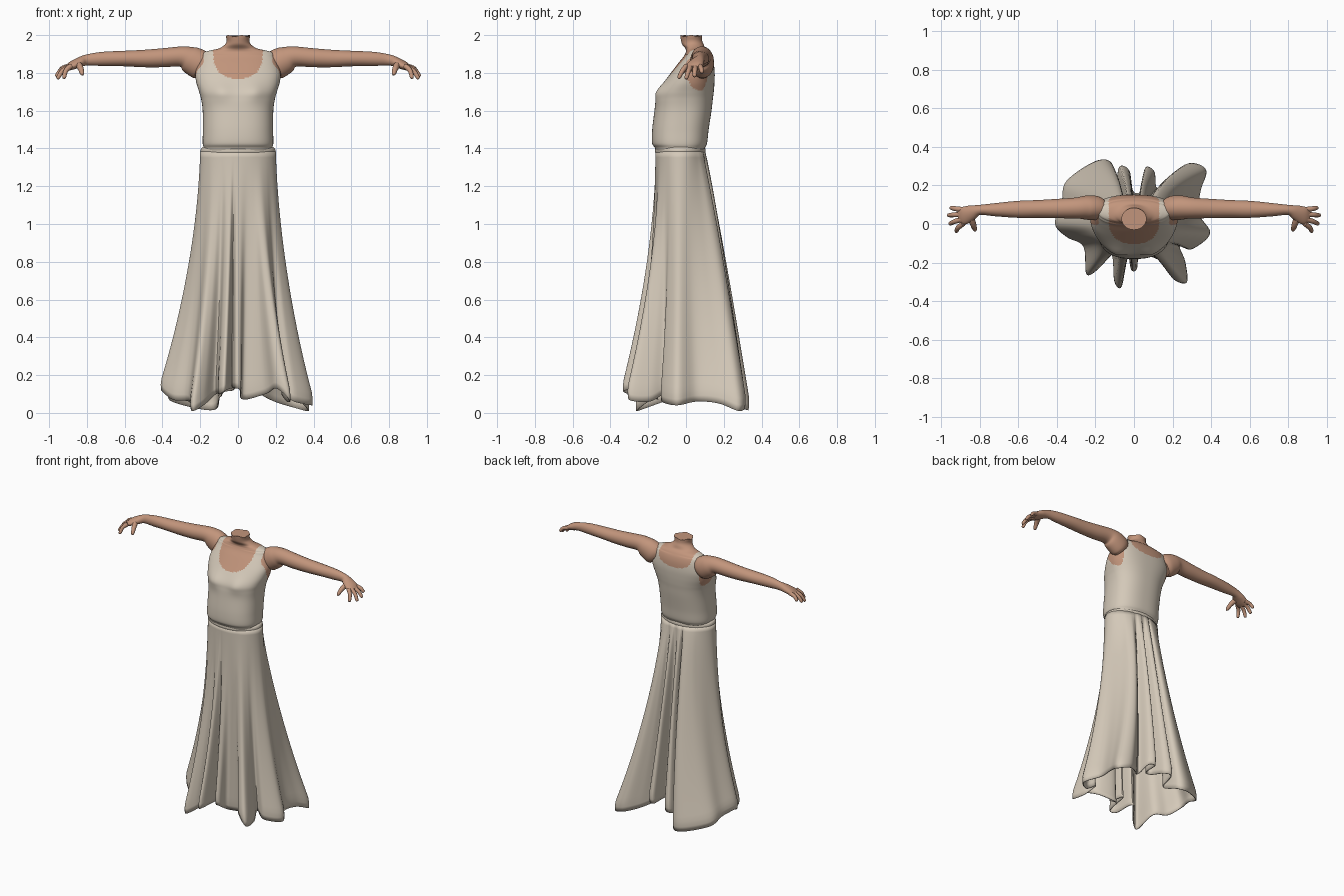
import bpy, bmesh, math
from mathutils import Vector

if "Cube" in bpy.data.objects:
    bpy.data.objects.remove(bpy.data.objects["Cube"], do_unlink=True)


def material(name, rgb):
    m = bpy.data.materials.new(name)
    m.use_nodes = True
    m.diffuse_color = (*rgb, 1)
    m.node_tree.nodes["Principled BSDF"].inputs["Base Color"].default_value = (*rgb, 1)
    return m


cloth = material("cream cloth", (0.66, 0.585, 0.485))
skin = material("warm skin", (0.54, 0.30, 0.20))


def spline(rows, steps, closed=False):
    """Smooth curve through rows of numbers."""
    n = len(rows)
    pick = (lambda i: rows[i % n]) if closed else (lambda i: rows[min(max(i, 0), n - 1)])
    out = []
    for i in range(n if closed else n - 1):
        for k in range(steps):
            t = k / steps
            out.append([0.5 * (2 * b + (c - a) * t + (2 * a - 5 * b + 4 * c - d) * t * t
                               + (3 * b - a - 3 * c + d) * t ** 3)
                        for a, b, c, d in zip(pick(i - 1), pick(i), pick(i + 1), pick(i + 2))])
    return out if closed else out + [list(rows[-1])]


def loft(name, rings, mats, caps=True, rule=None):
    """Skin a list of closed rings of points."""
    bm = bmesh.new()
    vs = [[bm.verts.new(p) for p in ring] for ring in rings]
    n = len(rings[0])
    for a, b in zip(vs, vs[1:]):
        for j in range(n):
            k = (j + 1) % n
            bm.faces.new((a[j], a[k], b[k], b[j]))
    if caps:
        bm.faces.new(vs[0])
        bm.faces.new(vs[-1])
    bmesh.ops.recalc_face_normals(bm, faces=bm.faces)
    if rule:
        for f in bm.faces:
            f.material_index = rule(f.calc_center_median())
    me = bpy.data.meshes.new(name)
    bm.to_mesh(me)
    bm.free()
    for m in mats:
        me.materials.append(m)
    ob = bpy.data.objects.new(name, me)
    bpy.context.collection.objects.link(ob)
    bpy.ops.object.select_all(action="DESELECT")
    ob.select_set(True)
    bpy.context.view_layer.objects.active = ob
    bpy.ops.object.shade_smooth_by_angle(angle=math.radians(50))
    return ob


def tube(name, rows, side, steps=5, n=20):
    """Limb through rows of x, y, z, half depth, half height."""
    path = spline(rows, steps)
    rings = []
    for i, (x, y, z, ry, rz) in enumerate(path):
        t = Vector(path[min(i + 1, len(path) - 1)][:3]) - Vector(path[max(i - 1, 0)][:3])
        u = t.cross(Vector((0, 0, 1))).normalized()
        v = u.cross(t).normalized()
        ring = []
        for j in range(n):
            a = math.tau * j / n
            p = Vector((x, y, z)) + u * ry * math.cos(a) + v * rz * math.sin(a)
            ring.append((p.x * side, p.y, p.z))
        rings.append(ring)
    return loft(name, rings, [skin])


# Torso and neck: height, half width, front y, back y
torso_rows = [
    (1.38, 0.178, -0.155, 0.09), (1.405, 0.182, -0.166, 0.102), (1.43, 0.187, -0.18, 0.112),
    (1.5, 0.186, -0.179, 0.12), (1.6, 0.187, -0.167, 0.135), (1.66, 0.195, -0.16, 0.142),
    (1.7, 0.206, -0.15, 0.147), (1.75, 0.221, -0.117, 0.151), (1.8, 0.226, -0.08, 0.152),
    (1.85, 0.21, -0.042, 0.147), (1.885, 0.195, -0.014, 0.137), (1.907, 0.184, -0.002, 0.124),
    (1.918, 0.15, 0.0, 0.115), (1.93, 0.1, -0.004, 0.102), (1.95, 0.069, -0.02, 0.094),
    (1.97, 0.06, -0.026, 0.086), (1.996, 0.065, -0.03, 0.084)]


def torso_ring(z, w, yf, yb, n=128):
    power = 0.82 if z < 1.9 else 1.0
    ring = []
    for j in range(n):
        a = math.tau * j / n
        c, s = math.cos(a), math.sin(a)
        x = w * math.copysign(abs(c) ** power, c)
        y = (yf + yb) / 2 + (yb - yf) / 2 * math.copysign(abs(s) ** power, s)
        if s < 0:  # soft bust
            y -= 0.014 * math.exp(-((abs(x) - 0.09) / 0.05) ** 2 - ((z - 1.7) / 0.05) ** 2)
        jag = 0.004 * math.cos(5 * a) if z > 1.99 else 0
        ring.append((x, y, z + jag))
    return ring


def bare(p):
    """1 for skin inside the neckline and armholes, 0 for cloth."""
    x, front = abs(p.x), p.y < 0.05
    if p.z > 1.925:
        return 1
    if x < 0.13:
        depth = 0.115 if front else 0.065
        return int(p.z > 1.885 - depth * (1 - (x / 0.13) ** 2.5) ** 0.5)
    hole = ((p.y - 0.08) / 0.085) ** 2 + ((p.z - 1.83) / 0.125) ** 2 < 1
    return int(hole and x > 0.182)


loft("bodice_and_neck", [torso_ring(*r) for r in spline(torso_rows, 8)],
     [cloth, skin], rule=bare)

# Waistband: half width, half depth, height
band = [(0.18, 0.12, 1.372), (0.196, 0.131, 1.376), (0.198, 0.134, 1.388),
        (0.194, 0.131, 1.402), (0.18, 0.12, 1.41)]
loft("waistband", [[(w * math.cos(math.tau * j / 64), -0.03 + d * math.sin(math.tau * j / 64), z)
                    for j in range(64)] for w, d, z in spline(band, 3)], [cloth])

# Skirt hem with its folds, counter-clockwise from the left side
hem = spline([
    (0.345, 0.06, 0.06), (0.36, 0.18, 0.05), (0.39, 0.29, 0.01), (0.30, 0.325, 0.03),
    (0.2, 0.26, 0.06), (0.125, 0.19, 0.1), (0.11, 0.28, 0.14), (0.06, 0.3, 0.14),
    (0.04, 0.18, 0.15), (-0.005, 0.175, 0.15), (-0.025, 0.285, 0.12), (-0.08, 0.305, 0.11),
    (-0.1, 0.19, 0.08), (-0.12, 0.325, 0.02), (-0.21, 0.335, 0.02), (-0.365, 0.23, 0.06),
    (-0.39, 0.12, 0.1), (-0.425, 0.0, 0.12), (-0.36, -0.07, 0.07), (-0.27, -0.12, 0.06),
    (-0.255, -0.27, 0.01), (-0.19, -0.24, 0.04), (-0.12, -0.16, 0.1), (-0.105, -0.31, 0.1),
    (-0.065, -0.335, 0.12), (-0.035, -0.16, 0.13), (-0.015, -0.245, 0.13), (0.015, -0.24, 0.12),
    (0.03, -0.16, 0.07), (0.15, -0.2, 0.1), (0.21, -0.295, 0.13), (0.285, -0.315, 0.07),
    (0.275, -0.2, 0.06), (0.245, -0.12, 0.1), (0.31, -0.135, 0.06), (0.41, -0.05, 0.04)], 6, True)

# Waist direction of each hem point, averaged so the folds melt into the waist
aim = [Vector((x / 0.2, (y + 0.03) / 0.13)).normalized() for x, y, z in hem]
aim = [sum((aim[(i + k) % len(aim)] for k in range(-9, 10)), Vector((0, 0))).normalized()
       for i in range(len(aim))]


def skirt_ring(t):
    ring = []
    for (x, y, z), d in zip(hem, aim):
        wx, wy = 0.2 * d.x, -0.03 + 0.132 * d.y
        back = min(max((y + 0.05) / 0.3, 0), 1)
        fx = t ** 2 + 0.06 * math.sin(math.pi * t)
        fy = t ** (1.75 - 0.87 * back)
        tuck = 1 - 0.04 * max(0, (t - 0.94) / 0.06) ** 2
        ring.append(((wx + (x - wx) * fx) * tuck, (wy + (y - wy) * fy) * tuck,
                     1.385 + (z - 1.385) * t))
    return ring


skirt = loft("skirt", [skirt_ring(i / 40) for i in range(41)], [cloth], caps=False)
cloth_edge = skirt.modifiers.new("cloth thickness", "SOLIDIFY")
cloth_edge.thickness = 0.006
cloth_edge.offset = -1

# Arms with palms, and fingers: x, y, z, half depth, half height
arm = [(0.176, 0.08, 1.825, 0.05, 0.068), (0.2, 0.083, 1.842, 0.063, 0.078),
       (0.25, 0.085, 1.868, 0.062, 0.073), (0.3, 0.083, 1.886, 0.054, 0.054),
       (0.4, 0.08, 1.88, 0.05, 0.05), (0.5, 0.078, 1.876, 0.046, 0.046),
       (0.6, 0.076, 1.876, 0.044, 0.041), (0.72, 0.074, 1.874, 0.034, 0.037),
       (0.8, 0.073, 1.868, 0.026, 0.029), (0.84, 0.06, 1.856, 0.038, 0.026),
       (0.88, 0.044, 1.838, 0.046, 0.022), (0.905, 0.038, 1.824, 0.04, 0.015)]
tips = {"little": (0.952, 0.085, 1.80), "ring": (0.965, 0.045, 1.78),
        "middle": (0.957, 0.0, 1.768), "index": (0.922, -0.04, 1.77)}
thumb = [(0.85, 0.045, 1.852, 0.018, 0.02), (0.834, 0.0, 1.826, 0.016, 0.016),
         (0.825, -0.028, 1.797, 0.011, 0.011), (0.822, -0.036, 1.788, 0.004, 0.004)]

for side, label in ((1, "left"), (-1, "right")):
    tube(label + "_arm", arm, side, n=32)
    tube(label + "_thumb", thumb, side, n=12)
    for i, (finger, tip) in enumerate(tips.items()):
        base = Vector((0.885, 0.074 - 0.024 * i, 1.836))
        tip = Vector(tip)
        knuckle = base.lerp(tip, 0.5) + Vector((0.008, 0, 0.008))
        tube(f"{label}_{finger}_finger",
             [(*base, 0.014, 0.015), (*knuckle, 0.0125, 0.0125),
              (*knuckle.lerp(tip, 0.85), 0.01, 0.01), (*tip, 0.003, 0.003)], side, n=12)
